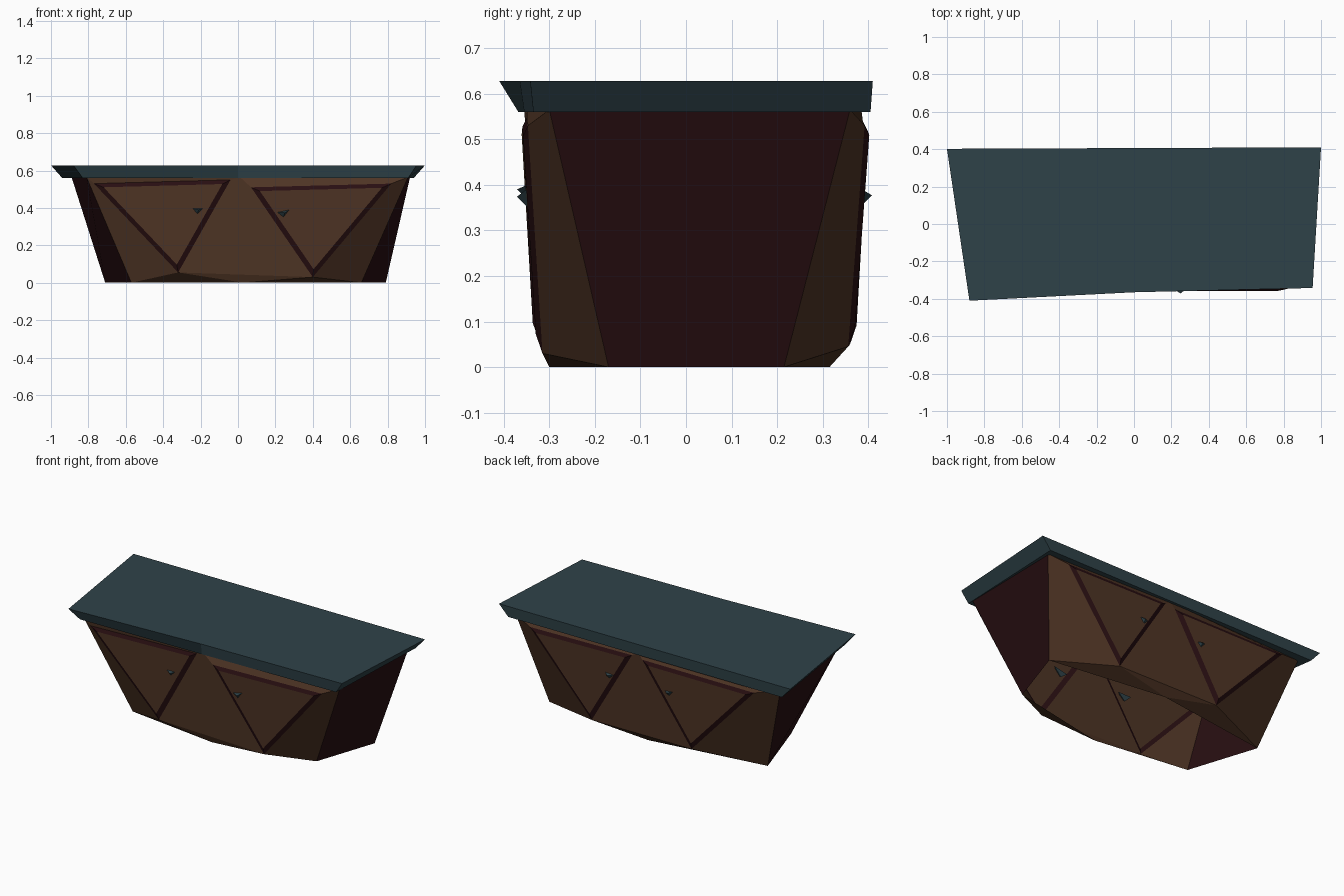
import bpy
from mathutils import Vector

cube = bpy.data.objects.get("Cube")
if cube:
    bpy.data.objects.remove(cube)


def material(name, colour):
    mat = bpy.data.materials.new(name)
    mat.use_nodes = True
    rgba = (*colour, 1)
    mat.diffuse_color = rgba
    mat.node_tree.nodes["Principled BSDF"].inputs["Base Color"].default_value = rgba
    return mat


wood = material("brown_wood", (0.078, 0.035, 0.018))
dark = material("dark_red_wood", (0.021, 0.0045, 0.0056))
slate = material("slate_teal", (0.028, 0.055, 0.066))


def build(name, points, faces, mats, slots=None, flip=False):
    mesh = bpy.data.meshes.new(name)
    mesh.from_pydata(points, [], [f[::-1] if flip else f for f in faces])
    for mat in mats:
        mesh.materials.append(mat)
    for poly, slot in zip(mesh.polygons, slots or [0] * len(faces)):
        poly.material_index = slot
    obj = bpy.data.objects.new(name, mesh)
    bpy.context.collection.objects.link(obj)
    return obj


# Long wall: a faceted sheet with two raised triangular doors on dark skirts
def wall(name, side, top, foot, doors):
    pts = [Vector(p) for p in top + foot + doors[0] + doors[1]]
    A, M, B, L, F, R, a1, b1, c1, a2, b2, c2 = range(12)
    faces = [(A, a1, b1, M), (A, L, c1, a1), (M, b1, c1, c2, a2),
             (M, a2, b2, B), (b2, c2, R, B),
             (L, F, c1), (c1, F, c2), (c2, F, R)]
    slots = [0] * len(faces)
    for a, b, c in ((a1, b1, c1), (a2, b2, c2)):
        ring = [a, c, b]
        centre = (pts[a] + pts[b] + pts[c]) / 3
        first = len(pts)
        for i in ring:
            pts.append(pts[i].lerp(centre, 0.13) + Vector((0, side * 0.012, 0)))
        inner = [first, first + 1, first + 2]
        for i in range(3):
            j = (i + 1) % 3
            faces.append((ring[i], ring[j], inner[j], inner[i]))
            slots.append(1)
        faces.append(tuple(inner))
        slots.append(0)
    build(name, pts, faces, [wood, dark], slots, flip=side > 0)


front_top = [(-0.81, -0.355, 0.565), (0.01, -0.35, 0.565), (0.91, -0.30, 0.565)]
front_foot = [(-0.57, -0.22, 0), (0.03, -0.30, 0), (0.66, -0.17, 0)]
back_top = [(-0.89, 0.345, 0.565), (0.06, 0.385, 0.565), (0.92, 0.36, 0.565)]
back_foot = [(-0.71, 0.21, 0), (0.04, 0.315, 0), (0.79, 0.215, 0)]

wall("front_wall", -1, front_top, front_foot,
     [[(-0.77, -0.35, 0.53), (-0.04, -0.348, 0.55), (-0.32, -0.322, 0.055)],
      [(0.07, -0.347, 0.51), (0.82, -0.347, 0.53), (0.40, -0.315, 0.03)]])
wall("back_wall", 1, back_top, back_foot,
     [[(-0.74, 0.388, 0.53), (0.03, 0.387, 0.53), (-0.29, 0.36, 0.05)],
      [(0.10, 0.388, 0.54), (0.80, 0.392, 0.53), (0.40, 0.356, 0.045)]])

# Dark end walls join the long walls
for name, i, flip in (("right_end", 0, False), ("left_end", 2, True)):
    build(name, [front_top[i], back_top[i], back_foot[i], front_foot[i]],
          [(0, 1, 2, 3)], [dark], flip=flip)

# Countertop: crooked slab flaring outwards to its top face
rim = [(-0.88, -0.41), (0.0, -0.365), (0.955, -0.342), (1.0, 0.41), (-1.0, 0.402)]
base = [(-0.83, -0.368), (0.0, -0.355), (0.91, -0.335), (0.94, 0.405), (-0.94, 0.398)]
n = len(rim)
build("countertop",
      [(x, y, 0.56) for x, y in base] + [(x, y, 0.628) for x, y in rim],
      [tuple(range(n))[::-1], tuple(range(n, 2 * n))]
      + [(i, (i + 1) % n, n + (i + 1) % n, n + i) for i in range(n)], [slate])


# Handles: small three-sided spikes
def handle(name, x, y, z, side, tilt):
    points = [(x - 0.045, y, z + 0.015 - tilt), (x, y, z - 0.028),
              (x + 0.045, y, z + 0.015 + tilt),
              (x + 0.01, y + side * 0.03, z + 0.002)]
    build(name, points, [(0, 1, 3), (1, 2, 3), (2, 0, 3), (2, 1, 0)],
          [slate], flip=side > 0)


handle("front_right_handle", -0.22, -0.341, 0.388, -1, 0)
handle("front_left_handle", 0.24, -0.341, 0.372, -1, 0.01)
handle("back_right_handle", -0.16, 0.378, 0.375, 1, -0.005)
handle("back_left_handle", 0.25, 0.378, 0.375, 1, 0.005)
